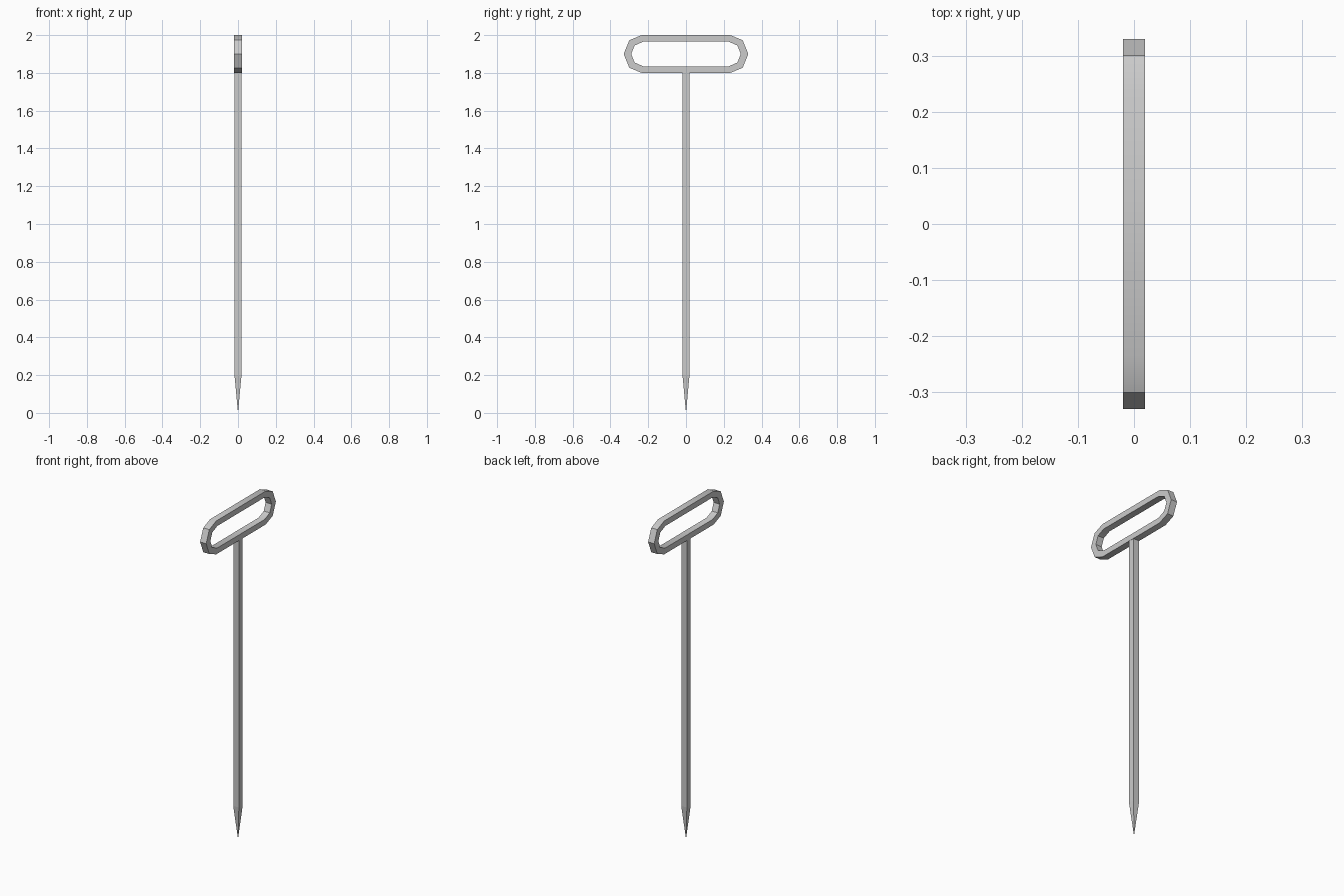
import bpy
import bmesh
import math

if "Cube" in bpy.data.objects:
    bpy.data.objects.remove(bpy.data.objects["Cube"])

metal = bpy.data.materials.new("light grey metal")
metal.diffuse_color = (0.6, 0.6, 0.6, 1)
metal.use_nodes = True
metal.node_tree.nodes["Principled BSDF"].inputs["Base Color"].default_value = metal.diffuse_color


def finish(name, bm):
    bmesh.ops.recalc_face_normals(bm, faces=bm.faces)
    me = bpy.data.meshes.new(name)
    bm.to_mesh(me)
    bm.free()
    me.materials.append(metal)
    ob = bpy.data.objects.new(name, me)
    bpy.context.collection.objects.link(ob)
    return ob


def mirrored_loop(quarter, zc):
    """Closed y/z outline from a quarter, listed from the top flat to the side tip."""
    right = quarter + [(y, -z) for y, z in reversed(quarter[:-1])]
    left = [(-y, z) for y, z in reversed(right)]
    return [(y, z + zc) for y, z in right + left]


# Handle: elongated ring with a rectangular section
outer = mirrored_loop([(0.235, 0.10), (0.30, 0.073), (0.33, 0.0)], 1.9)
inner = mirrored_loop([(0.225, 0.066), (0.272, 0.045), (0.29, 0.0)], 1.9)
bm = bmesh.new()
rings = [[bm.verts.new((x, y, z)) for y, z in loop]
         for loop, x in ((outer, -0.02), (outer, 0.02), (inner, 0.02), (inner, -0.02))]
n = len(outer)
for k in range(4):
    a, b = rings[k], rings[(k + 1) % 4]
    for i in range(n):
        j = (i + 1) % n
        bm.faces.new((a[i], a[j], b[j], b[i]))
handle = finish("handle", bm)
bpy.context.view_layer.objects.active = handle
handle.select_set(True)
bpy.ops.object.shade_smooth_by_angle(angle=math.radians(30))

# Shaft: square rod ending in a sharp point
bm = bmesh.new()
levels = [[bm.verts.new((sx * w, sy * w, z)) for sx, sy in ((-1, -1), (1, -1), (1, 1), (-1, 1))]
          for w, z in ((0.0185, 1.81), (0.0185, 0.2))]
tip = bm.verts.new((0, 0, 0))
bm.faces.new(levels[0])
for i in range(4):
    j = (i + 1) % 4
    bm.faces.new((levels[0][i], levels[0][j], levels[1][j], levels[1][i]))
    bm.faces.new((levels[1][i], levels[1][j], tip))
finish("pointed_shaft", bm)
